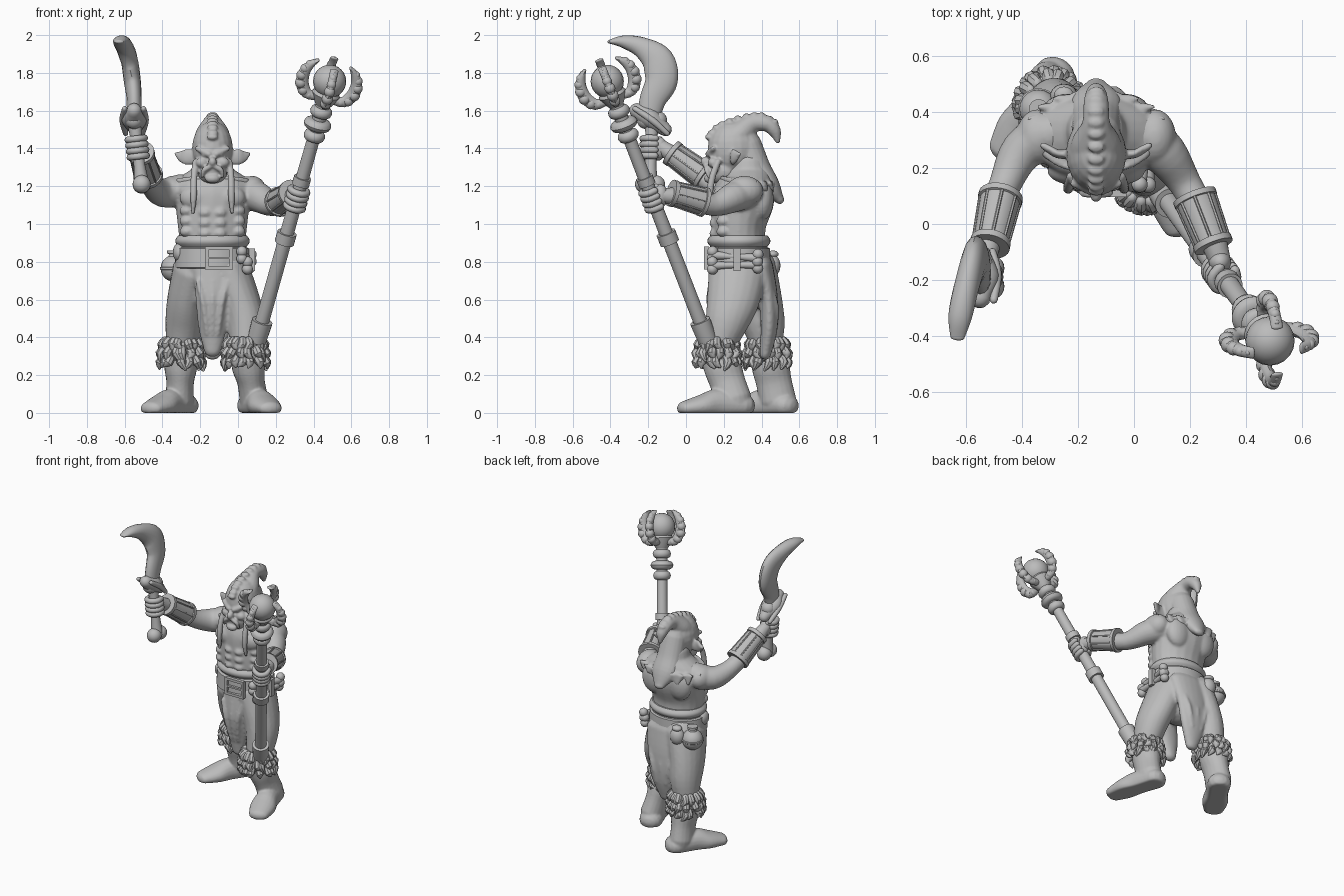
import bpy, bmesh, math, random
from mathutils import Vector, Matrix

random.seed(4)
if "Cube" in bpy.data.objects:
    bpy.data.objects.remove(bpy.data.objects["Cube"])

grey = bpy.data.materials.new("stone grey")
grey.use_nodes = True
grey.diffuse_color = (0.5, 0.5, 0.5, 1)
grey.node_tree.nodes["Principled BSDF"].inputs["Base Color"].default_value = (0.5, 0.5, 0.5, 1)

X, Y, Z = Vector((1, 0, 0)), Vector((0, 1, 0)), Vector((0, 0, 1))
MID = -0.135  # centre line of the body


def curve_points(pts, steps):
    """Catmull-Rom interpolation of points of any dimension."""
    out = []
    for i in range(len(pts) - 1):
        a, b, c, d = (pts[max(0, min(len(pts) - 1, i + k))] for k in (-1, 0, 1, 2))
        for s in range(steps):
            t = s / steps
            out.append([q + t * ((r - p) + t * (2*p - 5*q + 4*r - w + t * (3*q - p - 3*r + w))) / 2
                        if steps > 1 else q for p, q, r, w in zip(a, b, c, d)])
    return out + [list(pts[-1])]


def tube(bm, pts, ref=Y, steps=4, seg=20, caps=True):
    """Loft elliptical rings along points (x, y, z, radius[, second radius])."""
    pts = curve_points([tuple(p) + ((p[3],) if len(p) == 4 else ()) for p in pts], steps)
    rings = []
    for i, p in enumerate(pts):
        t = Vector(pts[min(i + 1, len(pts) - 1)][:3]) - Vector(pts[max(i - 1, 0)][:3])
        t.normalize()
        rings.append((Vector(p[:3]), t, abs(p[3]), abs(p[4])))
    if caps:
        def dome(ring, sign):
            c, t, a, b = ring
            return [(c + t * sign * min(a, b) * math.sin(k), t, a * math.cos(k), b * math.cos(k))
                    for k in (0.5, 1.0, 1.4)]
        rings = dome(rings[0], -1)[::-1] + rings + dome(rings[-1], 1)
    loops = []
    for c, t, a, b in rings:
        u = ref.cross(t).normalized()
        v = t.cross(u)
        angles = [math.tau * k / seg for k in range(seg)]
        loops.append([bm.verts.new(c + u * a * math.cos(k) + v * b * math.sin(k)) for k in angles])
    for lo, hi in zip(loops, loops[1:]):
        for k in range(seg):
            n = (k + 1) % seg
            bm.faces.new((lo[k], lo[n], hi[n], hi[k]))
    bm.faces.new(loops[0][::-1])
    bm.faces.new(loops[-1])


def lathe(bm, a, b, profile, ref=Y):
    """Turned shape: profile of (position along a-b, radius)."""
    a, b = Vector(a), Vector(b)
    tube(bm, [(*a.lerp(b, t), r) for t, r in profile], ref, 1, 24, False)


def ball(bm, centre, size):
    size = size if isinstance(size, tuple) else (size,) * 3
    bmesh.ops.create_uvsphere(bm, u_segments=20, v_segments=12, radius=1,
                              matrix=Matrix.Translation(centre) @ Matrix.Diagonal((*size, 1)))


def box(bm, centre, size):
    bmesh.ops.create_cube(bm, size=1, matrix=Matrix.Translation(centre) @ Matrix.Diagonal((*size, 1)))


def bone(bm, a, b, r):
    a, b = Vector(a), Vector(b)
    side = (b - a).cross(X if abs((b - a).x) < 0.1 else Y).normalized() * r
    lathe(bm, a, b, [(0, r), (0.3, r * 0.75), (0.7, r * 0.75), (1, r)], Z if abs((b - a).z) < 0.1 else Y)
    for end in (a, b):
        for s in (-1, 1):
            ball(bm, end + side * s * 0.8, r * 1.2)


def finish(bm, name, voxel=0):
    mesh = bpy.data.meshes.new(name)
    bmesh.ops.recalc_face_normals(bm, faces=bm.faces)
    bm.to_mesh(mesh)
    bm.free()
    mesh.materials.append(grey)
    ob = bpy.data.objects.new(name, mesh)
    bpy.context.collection.objects.link(ob)
    bpy.ops.object.select_all(action='DESELECT')
    ob.select_set(True)
    bpy.context.view_layer.objects.active = ob
    bpy.ops.object.shade_smooth_by_angle(angle=math.radians(40))
    if voxel:
        fuse = ob.modifiers.new("fuse", 'REMESH')
        fuse.mode, fuse.voxel_size, fuse.use_smooth_shade = 'VOXEL', voxel, True
        soft = ob.modifiers.new("soften", 'SMOOTH')
        soft.iterations, soft.factor = 4, 0.5


# Torso with chest, belly and back muscles
bm = bmesh.new()
tube(bm, [(MID, .28, .76, .17, .14), (MID, .28, .9, .175, .14), (MID, .28, 1.0, .185, .145),
          (MID, .3, 1.12, .2, .165), (MID, .31, 1.19, .225, .155), (MID, .32, 1.25, .15, .12),
          (MID, .31, 1.32, .08, .09)])
for s in (-1, 1):
    ball(bm, (MID + s * .085, .19, 1.14), (.09, .05, .065))
    ball(bm, (MID + s * .1, .405, 1.13), (.09, .06, .11))
    ball(bm, (MID + s * .21, .31, 1.175), (.075, .1, .08))
    for k in range(3):
        ball(bm, (MID + s * .038, .152, .95 + k * .055), (.036, .028, .027))
        ball(bm, (MID + s * .135, .2, .96 + k * .055), (.04, .04, .03))
# Arms
tube(bm, [(-.3, .32, 1.18, .085), (-.4, .26, 1.165, .076), (-.46, .14, 1.21, .058),
          (-.5, .03, 1.3, .055), (-.535, -.15, 1.42, .038)], Z)
tube(bm, [(.03, .32, 1.17, .085), (.11, .25, 1.14, .08), (.185, .14, 1.1, .058),
          (.26, 0, 1.14, .055), (.31, -.14, 1.15, .038)], Z)
finish(bm, "torso_and_arms", .009)

# Hooded head with hooked top and neck drape
bm = bmesh.new()
ball(bm, (MID, .25, 1.4), (.108, .135, .145))
ball(bm, (MID, .2, 1.28), (.08, .09, .075))
tube(bm, [(MID, .25, 1.44, .085, .1), (MID, .3, 1.49, .07, .085), (MID, .36, 1.535, .05, .05),
          (MID, .43, 1.53, .042, .045), (MID, .47, 1.49, .034, .035), (MID, .485, 1.44, .014)], X)
tube(bm, [(MID, .32, 1.42, .085, .08), (MID, .37, 1.29, .09, .08), (MID, .44, 1.2, .09, .06),
          (MID, .495, 1.13, .04, .025)])
for s in (-1, 1):
    tube(bm, [(MID + s * .08, .145, 1.4, .014), (MID + s * .02, .12, 1.37, .018)], Z)  # brow
    ball(bm, (MID + s * .055, .145, 1.325), (.035, .03, .028))                          # cheek
    tube(bm, [(MID + s * .08, .25, 1.35, .035, .02), (MID + s * .135, .25, 1.355, .042, .016),
              (MID + s * .165, .265, 1.36, .032, .014), (MID + s * .19, .28, 1.37, .012)])  # ear
    ball(bm, (MID + s * .045, .13, 1.365), .012)                                        # eye
    tube(bm, [(MID + s * .012, .105, 1.305, .013), (MID + s * .045, .11, 1.285, .014),
              (MID + s * .055, .12, 1.25, .008)])                                       # moustache
    tube(bm, [(MID + s * .09, .17, 1.33, .016), (MID + s * .098, .14, 1.25, .018),
              (MID + s * .1, .125, 1.15, .018), (MID + s * .104, .135, 1.06, .01)])     # braid
ball(bm, (MID, .105, 1.33), (.022, .028, .025))
ball(bm, (MID, .125, 1.24), (.04, .03, .025))
for p in curve_points([(.12, 1.46), (.16, 1.51), (.23, 1.545), (.32, 1.57), (.4, 1.575),
                       (.47, 1.54)], 2):
    ball(bm, (MID, *p), (.03, .02, .016))
finish(bm, "hooded_head", .007)

# Ragged mantle lying on the shoulders
bm = bmesh.new()
tube(bm, [(MID, .325, 1.215, .23, .155), (MID, .33, 1.24, .19, .13), (MID, .33, 1.29, .11, .11)])
for k in range(12):
    a = math.pi * (k / 11 * 1.2 - .1)
    c = Vector((MID + math.cos(a) * .215, .325 + math.sin(a) * .14, 1.215))
    drop = Vector((math.cos(a) * .01, math.sin(a) * .01, -.03 - random.random() * .04))
    tube(bm, [(*c, .055, .014), (*(c + drop), .02, .01)], seg=12, steps=1)
finish(bm, "mantle", .009)

# Trousers and hanging cloth
bm = bmesh.new()
tube(bm, [(MID, .3, .66, .15, .13), (MID, .29, .78, .185, .16), (MID, .28, .9, .18, .145)])
tube(bm, [(-.05, .275, .76, .11, .155), (.01, .25, .6, .105, .14), (.04, .215, .48, .1, .115),
          (.045, .17, .34, .08)])
tube(bm, [(-.23, .32, .76, .115, .16), (-.27, .37, .6, .105, .14), (-.285, .41, .47, .1, .115),
          (-.3, .43, .34, .08)])
tube(bm, [(MID, .17, .78, .1, .04), (MID, .16, .6, .09, .045), (MID, .185, .45, .075, .04),
          (MID, .2, .33, .045, .035)])
tube(bm, [(MID, .4, .78, .16, .06), (MID, .435, .62, .13, .05), (MID, .44, .45, .1, .045),
          (MID, .42, .31, .045, .03)])
for k in (-2, 0, 2):   # folds
    tube(bm, [(MID + k * .05, .445, .68, .012), (MID + k * .035, .475, .56, .018),
              (MID + k * .018, .472, .42, .01)], seg=8)
    tube(bm, [(MID + k * .04, .13, .7, .012), (MID + k * .025, .122, .58, .015),
              (MID + k * .015, .152, .42, .01)], seg=8)
finish(bm, "trousers", .01)

# Boots and fur cuffs
for name, cuff, ankle, way in (("left", (.04, .165, .33), (.085, .25, .07), (.085, -.26, 0)),
                               ("right", (-.3, .43, .33), (-.31, .485, .07), (-.15, -.23, 0))):
    bm = bmesh.new()
    cuff, ankle, way = Vector(cuff), Vector(ankle), Vector(way)
    tube(bm, [(*cuff, .085, .095), (*cuff.lerp(ankle, .35), .087, .1),
              (*cuff.lerp(ankle, .65), .073, .095), (*ankle, .077, .098)])
    tube(bm, [(*(ankle + way * t + Z * (h * .6 - ankle.z)), w, h) for t, w, h in
              ((-.19, .077, .065), (.3, .074, .08), (.65, .085, .06), (.98, .067, .04))], Z)
    for v in bm.verts:
        v.co.z = max(v.co.z, 0)
    finish(bm, name + "_boot", .007)
    bm = bmesh.new()
    lathe(bm, cuff - Z * .07, cuff + Z * .07, [(0, .07), (.2, .1), (.8, .1), (1, .07)])
    for layer in range(3):
        for k in range(15):
            a = math.tau * (k + layer / 2 + random.uniform(-.3, .3)) / 15
            out = Vector((math.cos(a), math.sin(a), 0))
            turn = out.cross(Z) * random.uniform(-.03, .03)
            top = cuff + out * (.085 if layer == 2 else .095) + Z * (layer * .047 - .04)
            mid = top + out * .02 - Z * .025
            tip = top + out * .02 + turn - Z * random.uniform(.04, .065)
            tube(bm, [(*top, .022), (*mid, .024), (*tip, .008)], seg=8, steps=2)
    finish(bm, name + "_fur_cuff")

# Belt, sash and buckle
bm = bmesh.new()
tube(bm, [(MID, .28, z, a, a - .03) for z, a in ((.765, .19), (.77, .2), (.87, .195), (.875, .185))],
     steps=1, seg=40, caps=False)
tube(bm, [(MID, .28, z, a, a - .03) for z, a in ((.88, .18), (.9, .195), (.92, .195), (.94, .18))],
     seg=40, caps=False)
for s in (-1, 1):
    box(bm, (-.1 + s * .065, .108, .82), (.018, .025, .12))
    box(bm, (-.1, .108, .82 + s * .052), (.14, .025, .018))
box(bm, (-.1, .106, .82), (.13, .016, .012))
finish(bm, "belt")

# Bones, ball flask and pouches on the belt
bm = bmesh.new()
bone(bm, (.02, .14, .835), (.07, .38, .82), .024)
bone(bm, (.05, .14, .78), (.06, .38, .785), .024)
box(bm, (.065, .27, .81), (.05, .035, .12))
finish(bm, "belt_bones")
bm = bmesh.new()
ball(bm, (-.34, .41, .765), .07)
lathe(bm, (-.34, .41, .82), (-.34, .41, .86), [(0, .03), (.5, .025), (.6, .035), (1, .035)])
lathe(bm, (-.34, .41, .757), (-.34, .41, .773), [(0, .07), (.2, .074), (.8, .074), (1, .07)])
ball(bm, (-.25, .455, .78), (.05, .045, .06))
ball(bm, (-.25, .46, .84), (.035, .03, .02))
ball(bm, (-.31, .25, .85), (.035, .05, .05))
finish(bm, "flask_and_pouches")

# Bracers with rims and straps
for name, a, b in (("left_bracer", (.215, .1, 1.115), (.285, -.08, 1.165)),
                   ("right_bracer", (-.475, .1, 1.25), (-.515, -.08, 1.38))):
    bm = bmesh.new()
    a, b = Vector(a), Vector(b)
    lathe(bm, a, b, [(0, .055), (0, .08), (.1, .08), (.11, .072), (.88, .063), (.89, .072),
                     (1, .072), (1, .05)], Z)
    u = Z.cross(b - a).normalized()
    v = (b - a).normalized().cross(u)
    for k in range(8):
        out = u * math.cos(k * math.pi / 4) + v * math.sin(k * math.pi / 4)
        tube(bm, [(*(a.lerp(b, .1) + out * .072), .006), (*(a.lerp(b, .9) + out * .063), .006)],
             Z, 1, 6)
    finish(bm, name)

# Staff with collars, beads, orb and claws
foot, orb = Vector((.11, .1, .42)), Vector((.485, -.417, 1.755))
axis = (orb - foot).normalized()
bm = bmesh.new()
lathe(bm, foot, orb, [(-.03, .03), (-.03, .05), (.04, .055), (.05, .055), (.05, .037), (.36, .037),
                      (.36, .052), (.4, .052), (.4, .037), (.59, .035), (.59, .046), (.62, .046),
                      (.62, .035), (.76, .034), (.95, .04)])
for t, r in ((.785, .058), (.83, .075), (.88, .06)):
    lathe(bm, foot, orb, [(t + .02 * math.sin(k), r * (.5 + .5 * math.cos(k)))
                          for k in (-1.4, -1, -.6, 0, .6, 1, 1.4)])
lathe(bm, foot, orb, [(.9, .035), (.915, .05), (.95, .075), (.965, .06)])
finish(bm, "staff")
bm = bmesh.new()
ball(bm, orb, .088)
finish(bm, "staff_orb")
bm = bmesh.new()
east = (X - axis * axis.x).normalized()
north = axis.cross(east)
for out in (east, north, -east, -north):
    path = [(*(orb + out * r + axis * h), w, .022) for r, h, w in
            ((.04, -.1, .02), (.1, -.095, .03), (.138, -.045, .034), (.142, .02, .03),
             (.12, .07, .022), (.09, .1, .008))]
    tube(bm, path, axis.cross(out), 3, 12)
    for p in curve_points(path, 3)[2:-1:2]:
        ball(bm, Vector(p[:3]) + out * .008, p[3] * .9)
finish(bm, "staff_claws")

# Fists gripping staff and bone handle
pommel, guard = Vector((-.51, -.19, 1.21)), Vector((-.55, -.18, 1.55))
for name, c, ax, wrist in (("left_fist", foot.lerp(orb, .535), axis, (.3, -.1, 1.15)),
                           ("right_fist", pommel.lerp(guard, .57), (guard - pommel).normalized(),
                            (-.53, -.1, 1.39))):
    bm = bmesh.new()
    back = Vector(wrist) - c
    back = (back - ax * back.dot(ax)).normalized()
    side = ax.cross(back)
    ball(bm, c + back * .045, (.04, .04, .058))
    for k in range(4):
        base = c + ax * (k - 1.5) * .031
        tube(bm, [(*(base + (back * math.cos(a) + side * math.sin(a)) * .046), .018)
                  for a in (.3, 1.3, 2.3, 3.3, 4.3, 5.2)], ax, 3, 10)
    finish(bm, name)

# Curved blade with bone handle and wrapped guard
bm = bmesh.new()
bone(bm, pommel, guard, .04)
finish(bm, "bone_handle")
bm = bmesh.new()
tube(bm, [(-.55, -.26, 1.6, .04), (-.55, -.19, 1.56, .07, .055), (-.545, -.11, 1.5, .035)], Z)
for k in (-1, 1):
    tube(bm, [(-.55 + k * .05, -.27, 1.61, .014), (-.55 + k * .06, -.18, 1.55, .018),
              (-.55 + k * .045, -.1, 1.48, .014)], Z)
finish(bm, "guard")
bm = bmesh.new()
tube(bm, [(-.55, -.2, 1.56, .06, .04), (-.55, -.175, 1.66, .07, .04), (-.56, -.13, 1.76, .086, .045),
          (-.575, -.15, 1.865, .085, .045), (-.6, -.235, 1.935, .055, .045), (-.62, -.33, 1.965, .034, .042),
          (-.63, -.405, 1.965, .01, .025)], X, 5, 16)
finish(bm, "curved_blade")
